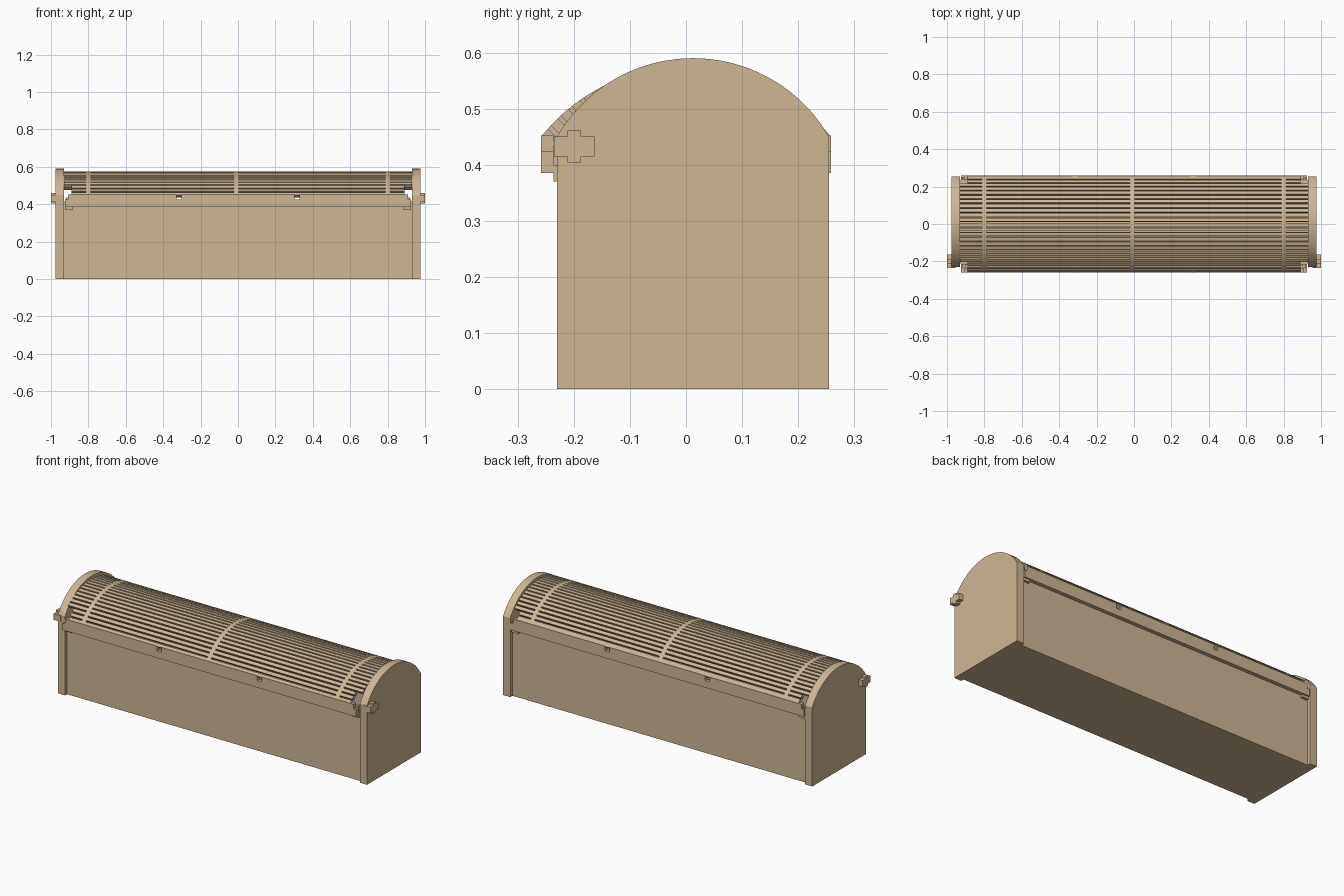
import bpy, bmesh, math

cube = bpy.data.objects.get("Cube")
if cube:
    bpy.data.objects.remove(cube, do_unlink=True)

tan = bpy.data.materials.new("tan")
tan.use_nodes = True
COLOUR = (0.62, 0.47, 0.30, 1)
tan.diffuse_color = COLOUR
tan.node_tree.nodes["Principled BSDF"].inputs["Base Color"].default_value = COLOUR


def finish(bm, name):
    bmesh.ops.recalc_face_normals(bm, faces=bm.faces)
    mesh = bpy.data.meshes.new(name)
    bm.to_mesh(mesh)
    bm.free()
    mesh.materials.append(tan)
    obj = bpy.data.objects.new(name, mesh)
    bpy.context.collection.objects.link(obj)
    return obj


def prism(bm, profile, x0, x1):
    """Extrude a (y, z) outline from x0 to x1."""
    face = bm.faces.new([bm.verts.new((x0, y, z)) for y, z in profile])
    new = bmesh.ops.extrude_face_region(bm, geom=[face])["geom"]
    verts = [v for v in new if isinstance(v, bmesh.types.BMVert)]
    bmesh.ops.translate(bm, verts=verts, vec=(x1 - x0, 0, 0))


def box(bm, x0, x1, y0, y1, z0, z1):
    prism(bm, [(y0, z0), (y1, z0), (y1, z1), (y0, z1)], x0, x1)


def arc(radius, y, z, a0, a1, n):
    steps = [a0 + (a1 - a0) * i / n for i in range(n + 1)]
    return [(y + radius * math.sin(a), z + radius * math.cos(a)) for a in steps]


INNER, OUTER, PIN_END = 0.93, 0.975, 1.0
FRONT, BACK = -0.23, 0.255

# Arched end plates
MID, END_R, END_Z = 0.0125, 0.28, 0.31
half = math.asin((BACK - MID) / END_R)
outline = [(FRONT, 0), (BACK, 0)] + arc(END_R, MID, END_Z, half, -half, 40)
for side, name in ((1, "left_end_plate"), (-1, "right_end_plate")):
    bm = bmesh.new()
    prism(bm, outline, side * INNER, side * OUTER)
    finish(bm, name)

# Hollow trough, set in slightly between the end plates
bm = bmesh.new()
WALL_F, WALL_B, TOP, T = -0.212, 0.235, 0.415, 0.02
box(bm, -INNER, INNER, WALL_F, WALL_B, 0, T)
box(bm, -INNER, INNER, WALL_F, WALL_F + T, T, TOP)
box(bm, -INNER, INNER, WALL_B - T, WALL_B, T, TOP)
finish(bm, "trough")

# Slatted lid: curved slats joined by three cross ribs
LID_R, LID_Z, THICK = 0.329, 0.246, 0.022
LID_HALF = math.asin(0.258 / LID_R)
COUNT = 23
PITCH = 2 * LID_HALF / COUNT
GAP = PITCH * 0.3


def strip(bm, a0, a1, x0, x1):
    outer = arc(LID_R, 0, LID_Z, a0, a1, 2)
    inner = arc(LID_R - THICK, 0, LID_Z, a1, a0, 2)
    prism(bm, outer + inner, x0, x1)


slats, ribs = bmesh.new(), bmesh.new()
for i in range(COUNT):
    start = -LID_HALF + i * PITCH
    stop = start + PITCH - (GAP if i < COUNT - 1 else 0)
    reach = 0.89 if abs((start + stop) / 2) > math.radians(41) else INNER
    strip(slats, start, stop, -reach, reach)
    if i < COUNT - 1:
        for x in (-0.8, -0.01, 0.8):
            strip(ribs, stop, stop + GAP, x - 0.012, x + 0.012)
finish(slats, "lid_slats")
finish(ribs, "lid_ribs")

# Lid rims with two small windows each, and corner clips
for side, name in ((-1, "front"), (1, "back")):
    y0, y1 = sorted((side * 0.258, side * 0.236))
    bm = bmesh.new()
    box(bm, -0.925, 0.925, y0, y1, 0.385, 0.425)
    for x0, x1 in ((-0.91, -0.33), (-0.302, 0.302), (0.33, 0.91)):
        box(bm, x0, x1, y0, y1, 0.425, 0.452)
    finish(bm, name + "_rim")
    bm = bmesh.new()
    c0, c1 = (-0.236, -0.213) if side < 0 else (0.236, 0.25)
    for s in (-1, 1):
        box(bm, s * 0.885, s * 0.925, c0, c1, 0.37, 0.40)
        box(bm, s * 0.90, s * 0.92, c0, c1, 0.40, 0.435)
    finish(bm, name + "_clips")

# Cross-shaped pivot pins on the outer ends
A, B, C, D = -0.235, -0.211, -0.187, -0.163
E, F, G, H = 0.404, 0.415, 0.45, 0.461
cross = [(A, F), (B, F), (B, E), (C, E), (C, F), (D, F),
         (D, G), (C, G), (C, H), (B, H), (B, G), (A, G)]
for side, name in ((1, "left_pin"), (-1, "right_pin")):
    bm = bmesh.new()
    prism(bm, cross, side * (OUTER - 0.02), side * PIN_END)
    finish(bm, name)
